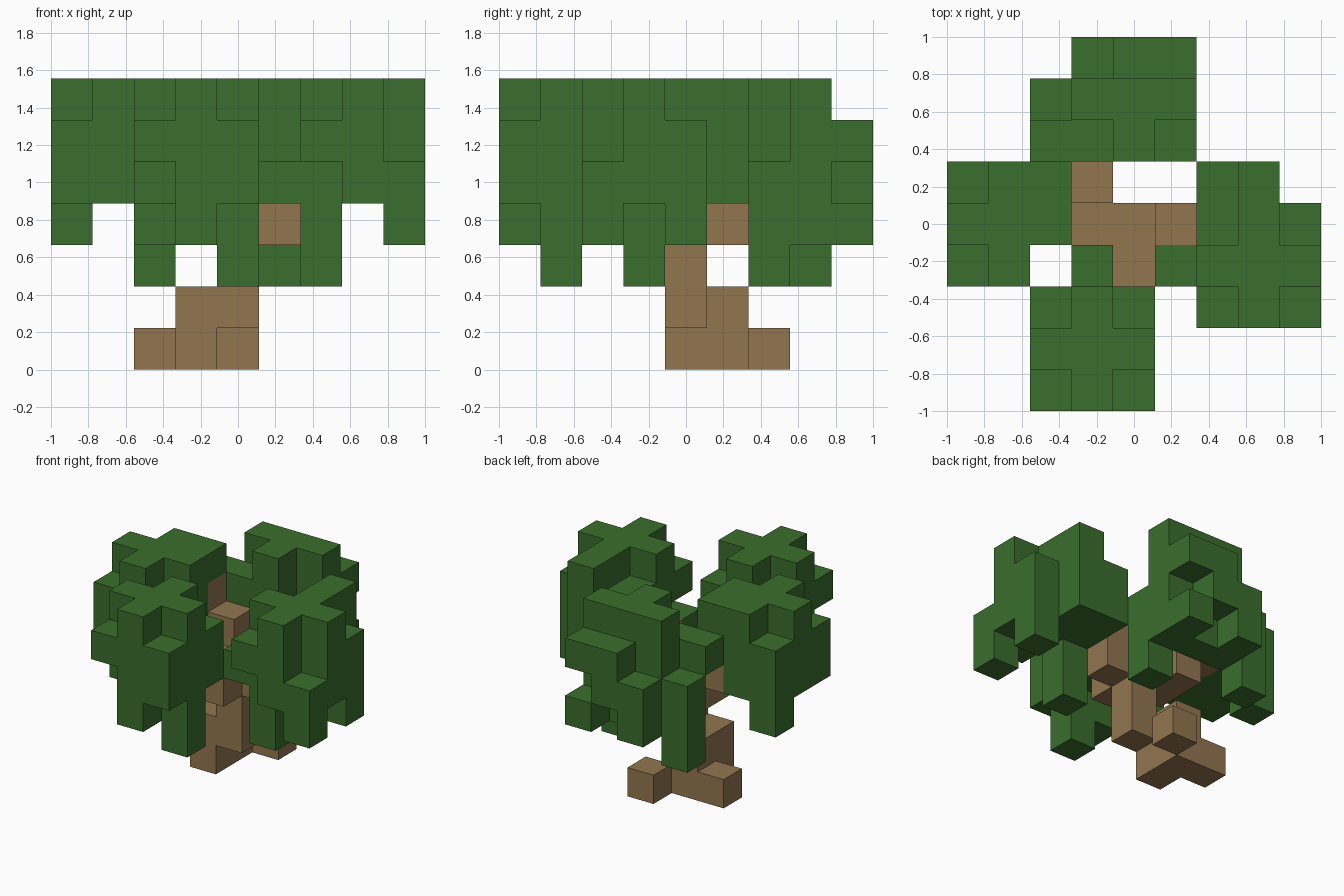
import bpy
import bmesh
from mathutils import Vector

cube = bpy.data.objects.get("Cube")
if cube:
    bpy.data.objects.remove(cube, do_unlink=True)

# One block of the tree; the whole tree spans nine blocks
BLOCK = 2 / 9
HALF = 4.5
AXES = [Vector(a) for a in ((1, 0, 0), (0, 1, 0), (0, 0, 1))]


def make_material(name, color):
    mat = bpy.data.materials.new(name)
    mat.use_nodes = True
    mat.diffuse_color = color
    mat.node_tree.nodes["Principled BSDF"].inputs["Base Color"].default_value = color
    return mat


def columns(first_x, first_y, rows):
    """Rows run front to back; each entry is the lowest and highest block of a column."""
    cells = set()
    for dy, row in enumerate(rows):
        for dx, span in enumerate(row.split()):
            if span == "--":
                continue
            low, high = int(span[0]), int(span[1])
            cells.update((first_x + dx, first_y + dy, k) for k in range(low, high + 1))
    return cells


def build_blocks(name, cells, mat):
    """Make a mesh of the outer faces of a set of blocks."""
    bm = bmesh.new()
    for cell in cells:
        middle = Vector(cell) + Vector((0.5, 0.5, 0.5))
        for n, axis in enumerate(AXES):
            u, v = AXES[(n + 1) % 3] / 2, AXES[(n + 2) % 3] / 2
            for side in (-1, 1):
                normal = axis * side
                if tuple(int(c) for c in Vector(cell) + normal) in cells:
                    continue
                center = middle + normal / 2
                corners = [center - u - v, center + u - v, center + u + v, center - u + v]
                if side < 0:
                    corners.reverse()
                bm.faces.new([
                    bm.verts.new(((c.x - HALF) * BLOCK, (c.y - HALF) * BLOCK, c.z * BLOCK))
                    for c in corners])
    bmesh.ops.remove_doubles(bm, verts=bm.verts, dist=BLOCK / 100)
    mesh = bpy.data.meshes.new(name)
    bm.to_mesh(mesh)
    bm.free()
    mesh.materials.append(mat)
    obj = bpy.data.objects.new(name, mesh)
    bpy.context.collection.objects.link(obj)
    return obj


leaf = make_material("leaf green", (0.042, 0.156, 0.026, 1))
bark = make_material("bark brown", (0.29, 0.18, 0.078, 1))

# Trunk with its spreading roots
trunk = columns(2, 4, ["-- 01 12", "00 01 --", "-- -- 00"])
build_blocks("trunk", trunk, bark)

# Branches reaching into the leaf clumps
branches = columns(2, 3, ["-- -- 33 --", "-- 33 33 34", "45 34 -- --"])
build_blocks("branches", branches, bark)

# Leaf clumps around the open middle
front_leaves = columns(2, 0, ["55 36 45", "46 36 26", "35 46 45", "-- 44 --"])
build_blocks("front_leaves", front_leaves, leaf)

right_leaves = columns(0, 3, ["45 46 --", "46 46 46", "35 46 66"])
build_blocks("right_leaves", right_leaves, leaf)

left_leaves = columns(5, 2, ["-- 55 46 34", "44 26 46 46", "-- 45 46 35", "-- 45 46 --"])
build_blocks("left_leaves", left_leaves, leaf)

back_leaves = columns(2, 6, ["55 45 46 24", "24 36 36 36", "-- 34 45 55"])
back_leaves |= columns(5, 8, ["33"])
build_blocks("back_leaves", back_leaves, leaf)
